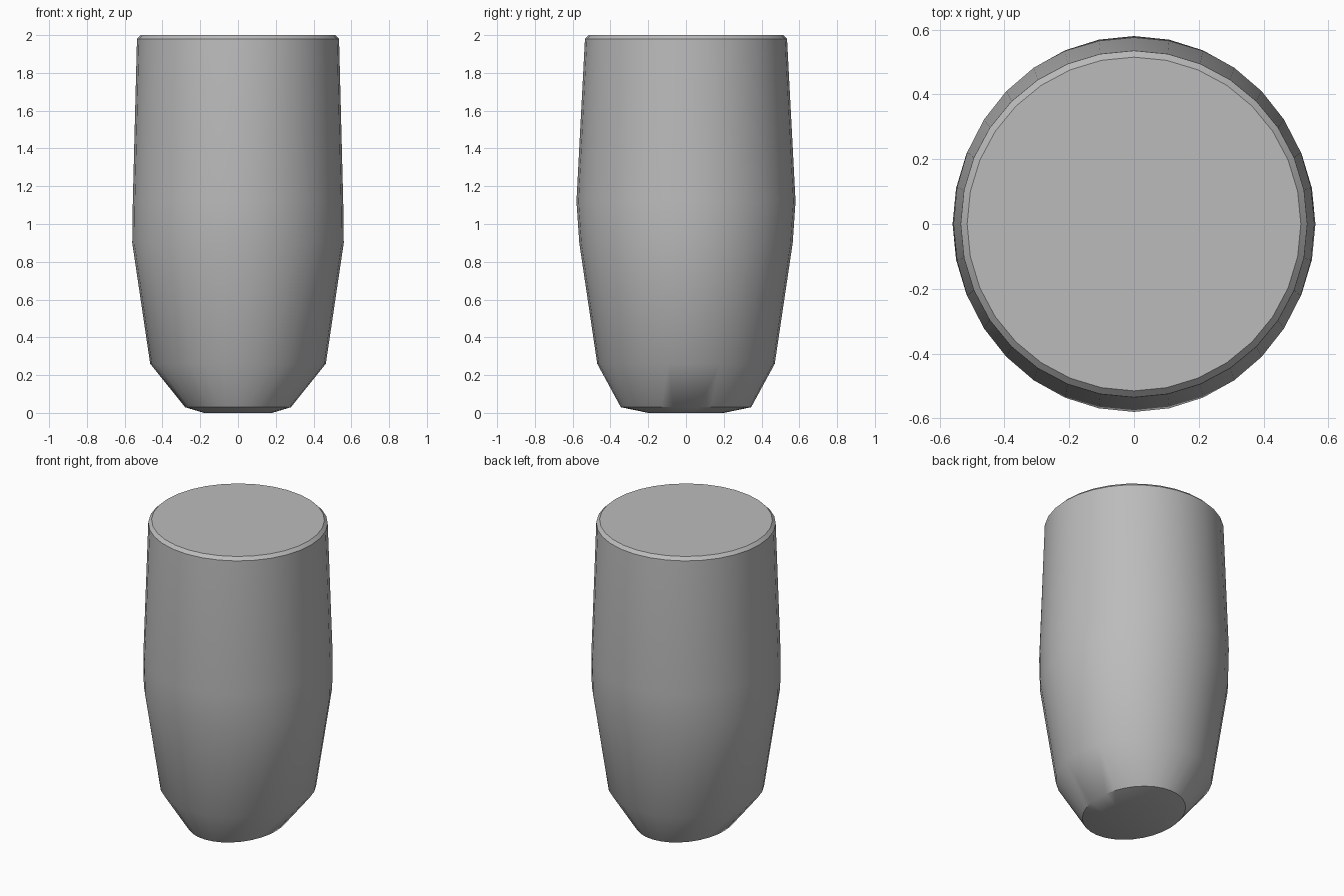
import bpy, bmesh
from math import sin, cos, tau, radians

old = bpy.data.objects.get("Cube")
if old:
    bpy.data.objects.remove(old)

grey = bpy.data.materials.new("plain grey")
grey.use_nodes = True
colour = (0.5, 0.5, 0.5, 1)
grey.diffuse_color = colour
grey.node_tree.nodes["Principled BSDF"].inputs["Base Color"].default_value = colour

# Elliptical sections from base to rim: height, x radius, y radius
SECTIONS = [
    (0.0, 0.18, 0.20),
    (0.03, 0.28, 0.345),
    (0.26, 0.465, 0.47),
    (0.90, 0.56, 0.565),
    (1.12, 0.557, 0.58),
    (1.98, 0.535, 0.535),
    (2.0, 0.515, 0.515),
]
SIDES = 32


def loft(name, sections, sides):
    bm = bmesh.new()
    rings = [[bm.verts.new((rx * cos(tau * i / sides), ry * sin(tau * i / sides), z))
              for i in range(sides)] for z, rx, ry in sections]
    for low, high in zip(rings, rings[1:]):
        for i in range(sides):
            j = (i + 1) % sides
            bm.faces.new((low[i], low[j], high[j], high[i]))
    # Flat caps close the base and the top
    bm.faces.new(rings[0][::-1])
    bm.faces.new(rings[-1])
    mesh = bpy.data.meshes.new(name)
    bm.to_mesh(mesh)
    bm.free()
    obj = bpy.data.objects.new(name, mesh)
    bpy.context.collection.objects.link(obj)
    return obj


# Tapered barrel body
body = loft("tapered_body", SECTIONS, SIDES)
body.data.materials.append(grey)
bpy.ops.object.select_all(action="DESELECT")
body.select_set(True)
bpy.context.view_layer.objects.active = body
bpy.ops.object.shade_smooth_by_angle(angle=radians(35))
